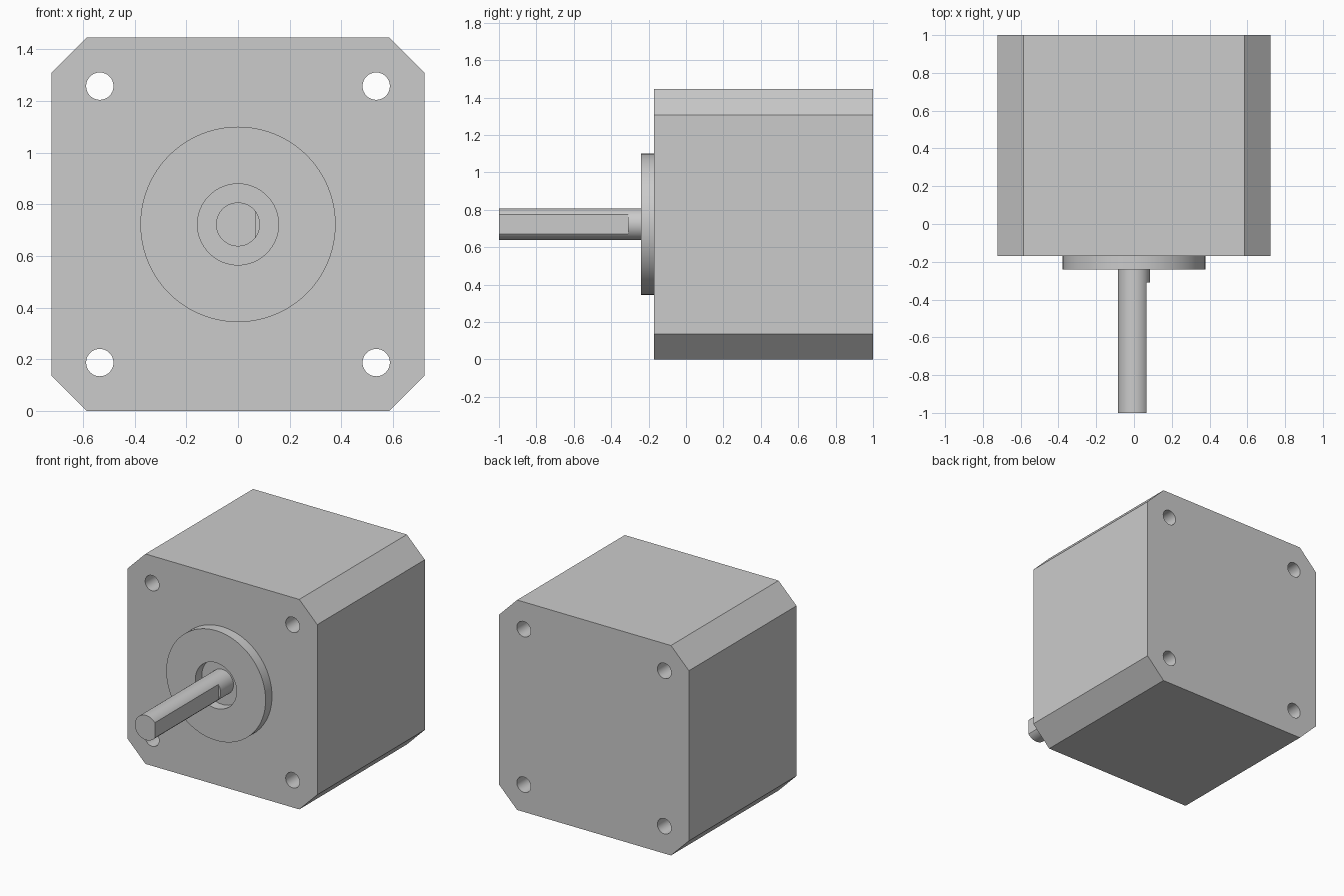
import bpy, bmesh
from math import cos, sin, pi

if "Cube" in bpy.data.objects:
    bpy.data.objects.remove(bpy.data.objects["Cube"])

CZ = 0.7225            # height of the motor axis
HALF = 0.7225          # half width of the body
CHAMFER = 0.137
FRONT, BACK = -0.17, 1.0


def circle(r, x=0, z=CZ, n=64):
    return [(x + r * cos(2 * pi * i / n), z + r * sin(2 * pi * i / n)) for i in range(n)]


def finish(obj):
    bpy.ops.object.select_all(action='DESELECT')
    obj.select_set(True)
    bpy.context.view_layer.objects.active = obj
    bpy.ops.object.shade_smooth_by_angle(angle=pi / 6)


def extrude_profile(name, loops, y0, y1):
    """Extrude an XZ outline (first loop) with holes (other loops) from y0 to y1."""
    curve = bpy.data.curves.new(name, 'CURVE')
    curve.dimensions = '2D'
    curve.fill_mode = 'BOTH'
    curve.extrude = (y1 - y0) / 2
    for loop in loops:
        s = curve.splines.new('POLY')
        s.points.add(len(loop) - 1)
        for p, (x, z) in zip(s.points, loop):
            p.co = (x, z, 0, 1)
        s.use_cyclic_u = True
    temp = bpy.data.objects.new(name + "_outline", curve)
    bpy.context.collection.objects.link(temp)
    bpy.context.view_layer.update()
    mesh = bpy.data.meshes.new_from_object(temp)
    bpy.data.objects.remove(temp)
    bm = bmesh.new()
    bm.from_mesh(mesh)
    for v in bm.verts:
        x, z, d = v.co
        v.co = (x, (y0 + y1) / 2 - d, z)
    bmesh.ops.remove_doubles(bm, verts=bm.verts, dist=1e-5)
    bmesh.ops.recalc_face_normals(bm, faces=bm.faces)
    bm.to_mesh(mesh)
    bm.free()
    mesh.name = name
    obj = bpy.data.objects.new(name, mesh)
    bpy.context.collection.objects.link(obj)
    finish(obj)
    return obj


# Motor body: chamfered square with four through holes
a, b = HALF, HALF - CHAMFER
octagon = [(x, CZ + z) for x, z in
           [(b, -a), (a, -b), (a, b), (b, a), (-b, a), (-a, b), (-a, -b), (-b, -a)]]
holes = [circle(0.053, sx * 0.535, CZ + sz * 0.535, 32) for sx in (-1, 1) for sz in (-1, 1)]
extrude_profile("motor_body", [octagon] + holes, FRONT, BACK)

# Raised pilot ring around the shaft, its bore ending at the body face
extrude_profile("pilot_ring", [circle(0.378, n=96), circle(0.157)], -0.24, FRONT)

# Output shaft with a flat cut along its +x side
shaft = extrude_profile("output_shaft", [circle(0.085)], -1.0, FRONT)
box = [(0.067, CZ - 0.2), (0.2, CZ - 0.2), (0.2, CZ + 0.2), (0.067, CZ + 0.2)]
cutter = extrude_profile("flat_cutter", [box], -1.1, -0.31)
cutter.hide_render = True
cutter.hide_viewport = False
mod = shaft.modifiers.new("flat", 'BOOLEAN')
mod.operation = 'DIFFERENCE'
mod.solver = 'EXACT'
mod.object = cutter
bpy.context.view_layer.objects.active = shaft
bpy.ops.object.modifier_move_to_index(modifier="flat", index=0)
bpy.ops.object.modifier_apply(modifier="flat")
bpy.data.objects.remove(cutter)
finish(shaft)
